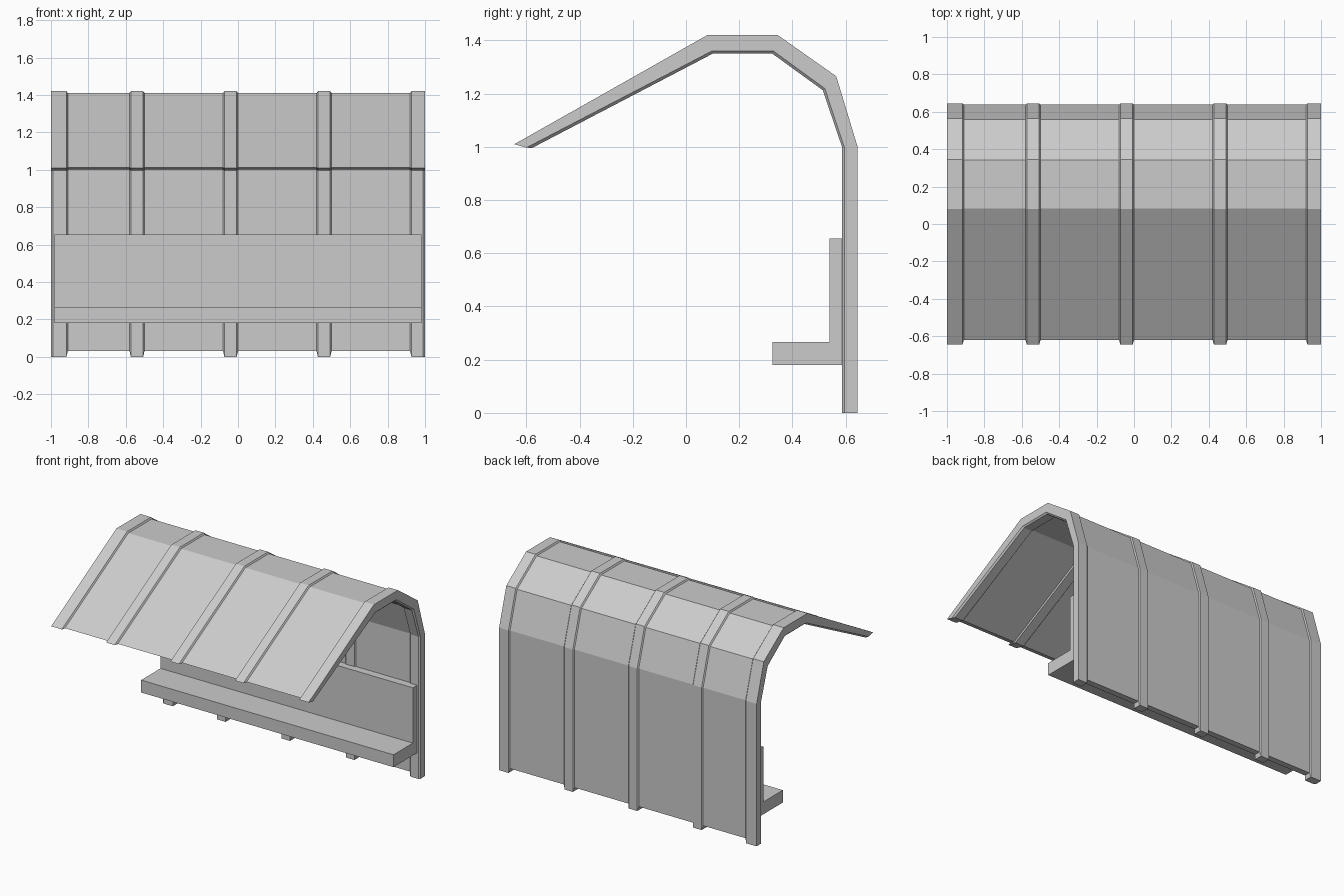
import bpy, bmesh

if "Cube" in bpy.data.objects:
    bpy.data.objects.remove(bpy.data.objects["Cube"])


def loft(name, sections):
    """Skin matching (y, z) outlines placed at successive x stations."""
    bm = bmesh.new()
    rings = [[bm.verts.new((x, y, z)) for y, z in outline] for x, outline in sections]
    for a, b in zip(rings, rings[1:]):
        n = len(a)
        for i in range(n):
            j = (i + 1) % n
            bm.faces.new((a[i], a[j], b[j], b[i]))
    bm.faces.new(rings[0])
    bm.faces.new(rings[-1])
    bmesh.ops.recalc_face_normals(bm, faces=bm.faces)
    mesh = bpy.data.meshes.new(name)
    bm.to_mesh(mesh)
    bm.free()
    obj = bpy.data.objects.new(name, mesh)
    bpy.context.collection.objects.link(obj)
    return obj


# Outer and inner lines of the raised ribs and of the thinner panels
rib_outer = [(0.645, 0), (0.645, 1.0), (0.565, 1.265), (0.345, 1.42), (0.08, 1.42), (-0.645, 1.01)]
rib_inner = [(-0.578, 0.996), (0.10, 1.35), (0.325, 1.35), (0.514, 1.213), (0.587, 0.998), (0.587, 0)]
panel_outer = [(0.638, 0.03), (0.638, 0.999), (0.559, 1.258), (0.342, 1.41), (0.083, 1.41), (-0.62, 1.011)]
panel_inner = [(-0.583, 1.002), (0.097, 1.36), (0.329, 1.36), (0.522, 1.219), (0.595, 0.999), (0.595, 0.03)]
cap_inner = [(-0.60, 0.997)] + panel_inner[1:-1] + [(0.595, 0)]

rib = rib_outer + rib_inner
panel = panel_outer + panel_inner
cap = rib_outer + cap_inner

# Shelter shell: panels stepping up to five ribs with sloped sides
step = 0.007
sections = [(-1, cap), (-0.99, rib), (-0.91 - step, rib), (-0.91, panel)]
for right in (-0.5, 0.0, 0.5):
    left = right - 0.08
    sections += [(left, panel), (left + step, rib), (right - step, rib), (right, panel)]
sections += [(0.92, panel), (0.92 + step, rib), (0.99, rib), (1, cap)]
loft("shelter_shell", sections)

# Bench: seat and low backrest as one L profile
bench = [(0.325, 0.18), (0.61, 0.18), (0.61, 0.655), (0.54, 0.655), (0.54, 0.267), (0.325, 0.267)]
loft("bench", [(-0.98, bench), (0.98, bench)])
